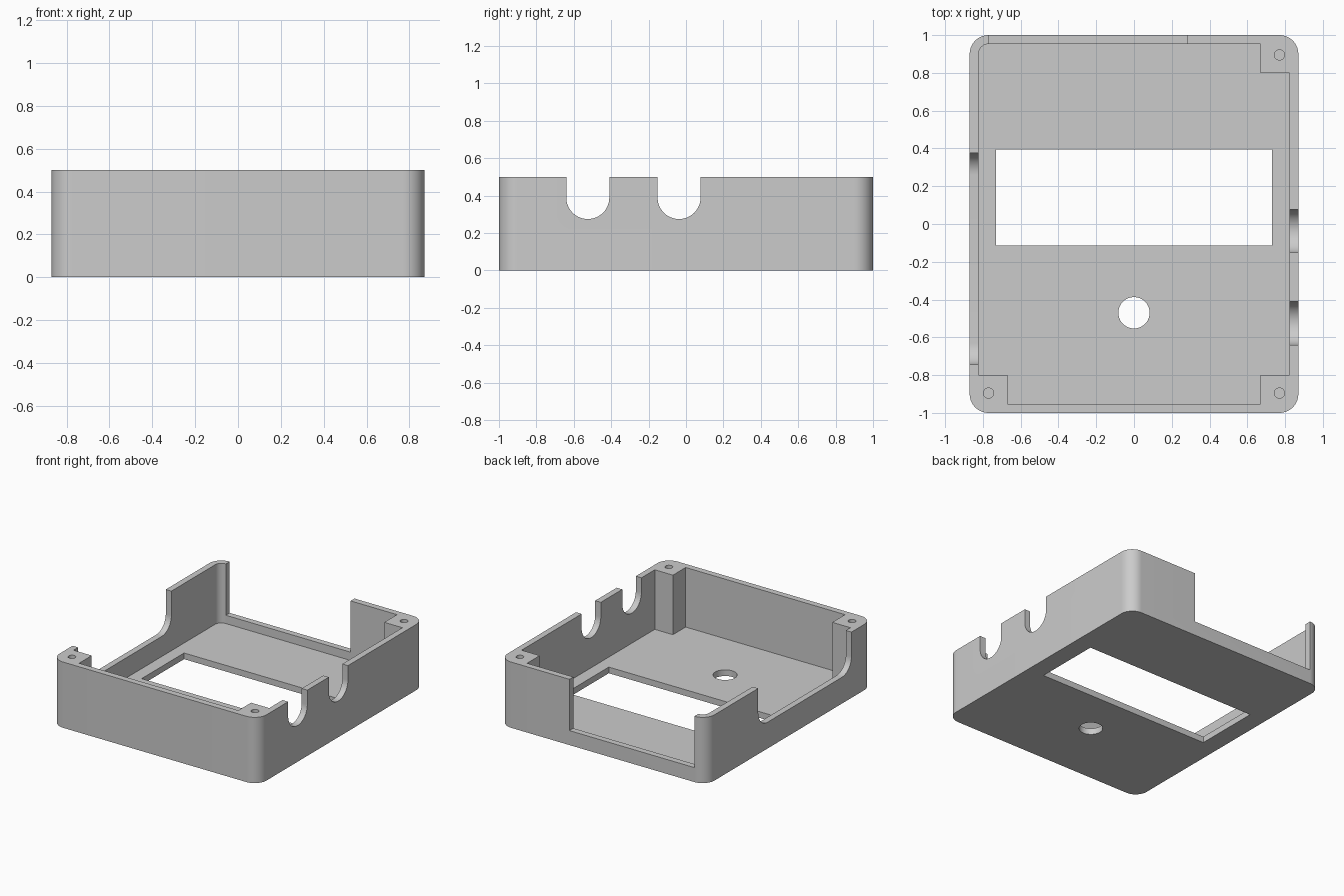
import bpy, bmesh, math
from mathutils import Vector

if "Cube" in bpy.data.objects:
    bpy.data.objects.remove(bpy.data.objects["Cube"])

HX, HY, H = 0.87, 1.0, 0.5      # half width, half length, height
WALL, FLOOR, R = 0.047, 0.047, 0.1

grey = bpy.data.materials.new("light_grey")
grey.diffuse_color = (0.6, 0.6, 0.6, 1)
grey.use_nodes = True
grey.node_tree.nodes["Principled BSDF"].inputs["Base Color"].default_value = grey.diffuse_color


def arc(cx, cy, r, a0, a1, n):
    return [(cx + r * math.cos(math.radians(a0 + (a1 - a0) * i / n)),
             cy + r * math.sin(math.radians(a0 + (a1 - a0) * i / n))) for i in range(n + 1)]


def circle(cx, cy, r, n=40):
    return arc(cx, cy, r, 0, 360, n)[:-1]


def rect(x0, x1, y0, y1):
    return [(x0, y0), (x1, y0), (x1, y1), (x0, y1)]


def prism(name, pts, lo, hi, axis="z"):
    """Extrude a 2D outline along z (outline x,y) or along x (outline y,z)."""
    place = (lambda p: (p[0], p[1], lo)) if axis == "z" else (lambda p: (lo, p[0], p[1]))
    step = Vector((0, 0, hi - lo)) if axis == "z" else Vector((hi - lo, 0, 0))
    bm = bmesh.new()
    face = bm.faces.new([bm.verts.new(place(p)) for p in pts])
    ext = bmesh.ops.extrude_face_region(bm, geom=[face])
    bmesh.ops.translate(bm, vec=step, verts=[v for v in ext["geom"] if isinstance(v, bmesh.types.BMVert)])
    bmesh.ops.recalc_face_normals(bm, faces=bm.faces[:])
    mesh = bpy.data.meshes.new(name)
    bm.to_mesh(mesh)
    bm.free()
    mesh.materials.append(grey)
    ob = bpy.data.objects.new(name, mesh)
    bpy.context.collection.objects.link(ob)
    return ob


def u_slot(y0, y1, z, r):
    """Outline of an open-topped slot with rounded lower corners."""
    return ([(y1, H + 0.1), (y0, H + 0.1)] + arc(y0 + r, z + r, r, 180, 270, 14)
            + arc(y1 - r, z + r, r, 270, 360, 14)[(1 if y1 - y0 <= 2 * r + 1e-6 else 0):])


# Outer rounded block
outline = []
for sx, sy, a in ((1, 1, 0), (-1, 1, 90), (-1, -1, 180), (1, -1, 270)):
    outline += arc(sx * (HX - R), sy * (HY - R), R, a, a + 90, 14)
case = prism("case", outline, 0, H)

# Cavity outline leaves screw posts in three corners, one rounded corner is open
ix, iy, px, py = HX - WALL, HY - WALL, 0.67, 0.8
cavity = [(-px, -iy), (px, -iy), (px, -py), (ix, -py), (ix, py), (px, py), (px, iy)]
cavity += arc(-ix + R - WALL, iy - R + WALL, R - WALL, 90, 180, 10)
cavity += [(-ix, -py), (-px, -py)]

cutters = [
    prism("cavity_cutter", cavity, FLOOR, H + 0.1),
    prism("window_cutter", rect(-0.73, 0.73, -0.115, 0.395), -0.1, 0.1),
    prism("button_hole_cutter", circle(0, -0.47, 0.083), -0.1, 0.1),
    prism("back_notch_cutter", rect(-0.77, 0.28, 0.94, 1.1), 0.11, H + 0.1),
    prism("left_notch_cutter", u_slot(-0.745, 0.375, 0.2, 0.115), -1.0, -0.81, "x"),
]
for y in (-0.525, -0.037):
    cutters.append(prism("cable_slot_cutter", u_slot(y - 0.115, y + 0.115, 0.275, 0.115), 0.81, 1.0, "x"))
for x, y in ((-0.77, -0.895), (0.77, -0.895), (0.77, 0.895)):
    cutters.append(prism("screw_hole_cutter", circle(x, y, 0.027, 24), 0.2, H + 0.1))

# Cut everything, then discard the cutters
bpy.context.view_layer.objects.active = case
case.select_set(True)
for c in cutters:
    c.hide_render = True
    mod = case.modifiers.new(c.name, "BOOLEAN")
    mod.operation, mod.solver, mod.object = "DIFFERENCE", "EXACT", c
    bpy.ops.object.modifier_apply(modifier=mod.name)
for c in cutters:
    bpy.data.objects.remove(c, do_unlink=True)

bpy.ops.object.select_all(action="DESELECT")
case.select_set(True)
bpy.ops.object.shade_smooth_by_angle(angle=math.radians(30))
